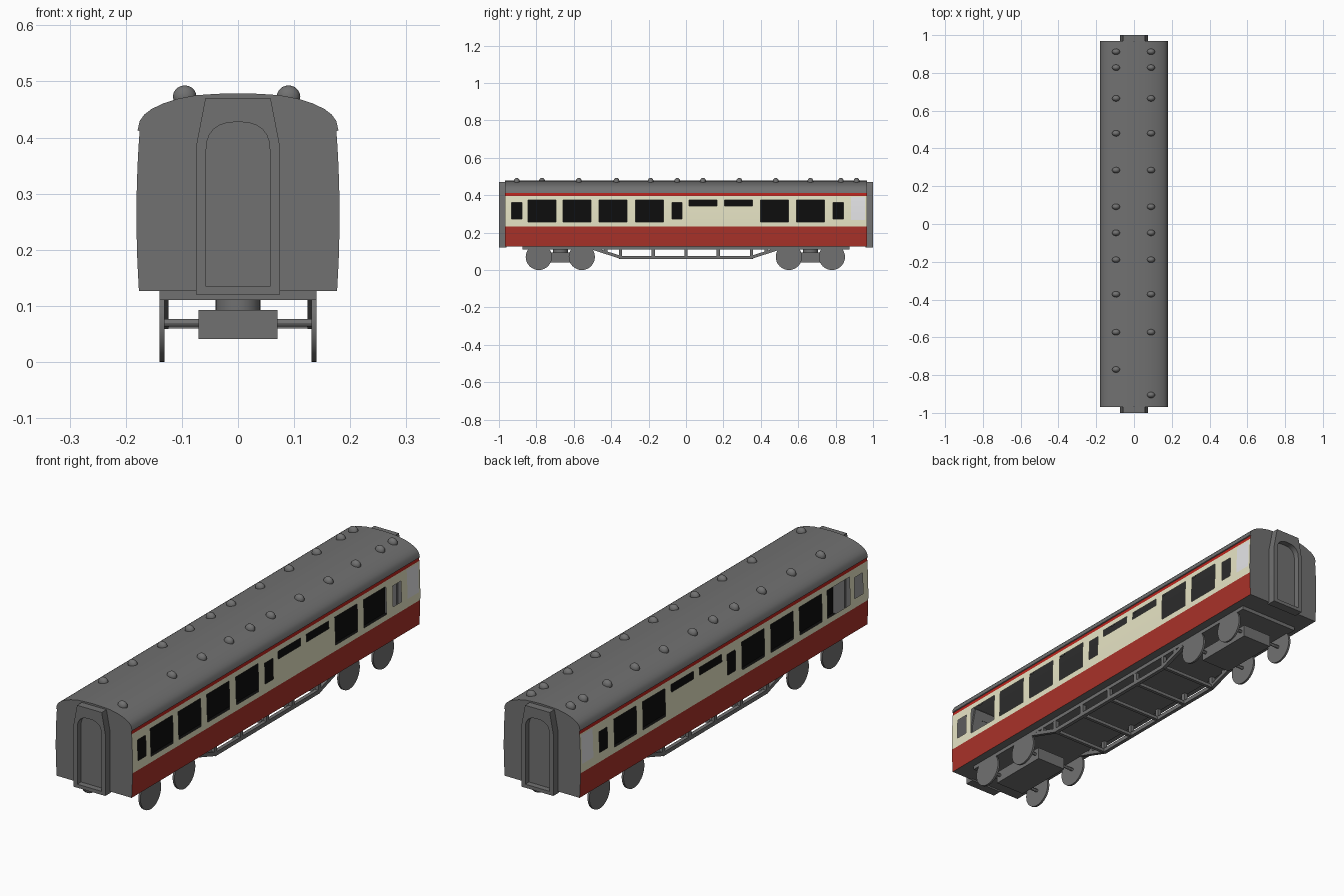
import bpy, bmesh, math
from mathutils import Vector, Matrix

if "Cube" in bpy.data.objects:
    bpy.data.objects.remove(bpy.data.objects["Cube"])


def material(name, rgb):
    m = bpy.data.materials.new(name)
    m.diffuse_color = (*rgb, 1)
    m.use_nodes = True
    m.node_tree.nodes["Principled BSDF"].inputs["Base Color"].default_value = m.diffuse_color
    return m


GREY = material("dark grey", (0.165, 0.165, 0.165))
RED = material("crimson", (0.40, 0.032, 0.022))
CREAM = material("cream", (0.80, 0.78, 0.56))
BLACK = material("interior black", (0.004, 0.004, 0.004))
WHITE = material("pale panel", (0.80, 0.80, 0.82))
STRIPE = material("bright red stripe", (0.50, 0.018, 0.012))


def finish(bm, name, mats=(GREY,), angle=30):
    bmesh.ops.recalc_face_normals(bm, faces=bm.faces)
    me = bpy.data.meshes.new(name)
    bm.to_mesh(me)
    bm.free()
    for m in mats:
        me.materials.append(m)
    me.polygons.foreach_set("use_smooth", [True] * len(me.polygons))
    me.set_sharp_from_angle(angle=math.radians(angle))
    ob = bpy.data.objects.new(name, me)
    bpy.context.collection.objects.link(ob)
    return ob


def box(name, lo, hi, mat=GREY):
    lo, hi = Vector(lo), Vector(hi)
    bm = bmesh.new()
    bmesh.ops.create_cube(bm, size=1, matrix=Matrix.Translation((lo + hi) / 2)
                          @ Matrix.Diagonal((*(hi - lo), 1)))
    return finish(bm, name, (mat,))


def beam(name, a, b, w, h):
    """Square bar from a to b."""
    a, b = Vector(a), Vector(b)
    d = b - a
    rot = d.to_track_quat('Z', 'X').to_matrix().to_4x4()
    bm = bmesh.new()
    bmesh.ops.create_cube(bm, size=1, matrix=Matrix.Translation((a + b) / 2) @ rot
                          @ Matrix.Diagonal((w, h, d.length, 1)))
    return finish(bm, name)


def cylinder(name, centre, r, depth, axis, sides=32):
    bm = bmesh.new()
    rot = Matrix.Rotation(math.pi / 2, 4, 'Y') if axis == 'X' else Matrix.Identity(4)
    bmesh.ops.create_cone(bm, cap_ends=True, segments=sides, radius1=r, radius2=r,
                          depth=depth, matrix=Matrix.Translation(centre) @ rot)
    return finish(bm, name)


# Windows as (y0, y1, z0, z1, material index); index 3 is an open window
TALL, SMALL, SLIM = (0.257, 0.375, 3), (0.272, 0.36, 3), (0.343, 0.375, 3)
windows = [(y, y + 0.15, *TALL) for y in (-0.845, -0.657, -0.465, -0.270, 0.397, 0.59)]
windows += [(y, y + 0.055, *SMALL) for y in (-0.932, -0.076, 0.786)]
windows += [(y, y + 0.15, *SLIM) for y in (0.015, 0.205)]
windows += [(0.882, 0.958, 0.268, 0.39, 4)]

# Body: cross-section lofted along y, cut at every window edge
side_z = (0.127, 0.18, 0.232, 0.257, 0.268, 0.272, 0.31, 0.343, 0.36, 0.375, 0.39, 0.397, 0.411)
half = [(0.1765 + 0.0045 * (1 - ((z - 0.26) / 0.135) ** 2), z) for z in side_z]
half += [(0.179, 0.413), (0.175, 0.430), (0.167, 0.441), (0.154, 0.451), (0.133, 0.461),
         (0.108, 0.469), (0.075, 0.4755), (0.038, 0.478)]
section = half + [(0, 0.479)] + [(-x, z) for x, z in reversed(half)]
ys = sorted({-0.968, 0.968, *[w[0] for w in windows], *[w[1] for w in windows]})

bm = bmesh.new()
rings = [[bm.verts.new((x, y, z)) for x, z in section] for y in ys]
n = len(section)
openings = []
for r0, r1 in zip(rings, rings[1:]):
    for i in range(n):
        j = (i + 1) % n
        f = bm.faces.new((r0[i], r0[j], r1[j], r1[i]))
        c = f.calc_center_median()
        if j == 0 or c.z > 0.411:
            continue                       # floor and roof stay grey
        f.material_index = 1 if c.z < 0.232 else 2 if c.z < 0.397 else 5
        for y0, y1, z0, z1, m in windows:
            if y0 < c.y < y1 and z0 < c.z < z1:
                f.material_index = m
                if m == 3:
                    openings.append(f)
bm.faces.new(rings[0])
bm.faces.new(rings[-1])
bmesh.ops.recalc_face_normals(bm, faces=bm.faces)
bmesh.ops.delete(bm, geom=openings, context='FACES')
finish(bm, "coach_body", (GREY, RED, CREAM, BLACK, WHITE, STRIPE), 35)

# Dark interior seen through the windows
box("interior_partition", (-0.02, -0.96, 0.13), (0.02, 0.96, 0.40), BLACK)
box("interior_floor", (-0.174, -0.96, 0.129), (0.174, 0.96, 0.137), BLACK)

# End gangways: tapered frame with an arched recess
outer = [(-0.075, 0.12), (0.075, 0.12), (0.075, 0.383), (0.058, 0.471), (-0.058, 0.471), (-0.075, 0.383)]
inner = [(-0.057, 0.135), (0.057, 0.135), (0.057, 0.375)]
inner += [(0.057 * math.copysign(abs(math.cos(t)) ** 0.8, math.cos(t)), 0.375 + 0.053 * math.sin(t) ** 0.8)
          for t in (math.pi * k / 12 for k in range(1, 12))]
inner.append((-0.057, 0.375))
for s, end in ((-1, "front"), (1, "back")):
    bm = bmesh.new()
    edges = []
    for loop in (outer, inner):
        vs = [bm.verts.new((x, s * 0.96, z)) for x, z in loop]
        edges += [bm.edges.new((vs[k], vs[k - 1])) for k in range(len(vs))]
    bmesh.ops.triangle_fill(bm, use_beauty=True, edges=edges, normal=(0, s, 0))
    ext = bmesh.ops.extrude_face_region(bm, geom=bm.faces[:], use_keep_orig=True)
    bmesh.ops.translate(bm, vec=(0, s * 0.04, 0),
                        verts=[v for v in ext["geom"] if isinstance(v, bmesh.types.BMVert)])
    finish(bm, end + "_gangway")
    # Door set back inside the frame
    box(end + "_gangway_door", (-0.066, min(s * 0.962, s * 0.975), 0.125),
        (0.066, max(s * 0.962, s * 0.975), 0.43))

# Roof vents
common = (0.912, 0.828, 0.665, 0.48, 0.285, 0.091, -0.047, -0.189, -0.372, -0.573)
spots = [(-0.095, y) for y in (*common, -0.77)] + [(0.09, y) for y in (*common, -0.905)]
for x, y in spots:
    bm = bmesh.new()
    bmesh.ops.create_uvsphere(bm, u_segments=16, v_segments=10, radius=1,
                              matrix=Matrix.Translation((x, y, 0.473))
                              @ Matrix.Diagonal((0.021, 0.016, 0.02, 1)))
    finish(bm, "roof_vent", angle=60)

# Underframe plate
box("underframe", (-0.14, -0.875, 0.111), (0.14, 0.875, 0.128))

# Bogies with pivot, axles and wheels
for cy in (-0.672, 0.665):
    box("bogie_frame", (-0.07, cy - 0.135, 0.041), (0.07, cy + 0.135, 0.093))
    cylinder("bogie_pivot", (0, cy, 0.102), 0.04, 0.025, 'Z')
    for wy in (cy - 0.115, cy + 0.115):
        cylinder("axle", (0, wy, 0.07), 0.007, 0.266, 'X', 12)
        for s in (-1, 1):
            cylinder("wheel", (s * 0.1355, wy, 0.07), 0.07, 0.009, 'X')

# Truss rods, posts and cross bars
post_ys = (-0.35, -0.175, 0, 0.172, 0.35)
for s in (-1, 1):
    x = s * 0.1315
    beam("truss_bottom_bar", (x, -0.352, 0.067), (x, 0.352, 0.067), 0.017, 0.016)
    for e in (-1, 1):
        beam("truss_slope", (x, e * 0.348, 0.067), (x, e * 0.51, 0.12), 0.016, 0.016)
        box("truss_end_post", (x - 0.008, e * 0.43 - 0.009, 0.09), (x + 0.008, e * 0.43 + 0.009, 0.115))
    for y in post_ys:
        box("truss_post", (x - 0.008, y - 0.009, 0.067), (x + 0.008, y + 0.009, 0.115))
for y in post_ys:
    beam("truss_cross_bar", (-0.127, y, 0.067), (0.127, y, 0.067), 0.014, 0.014)
